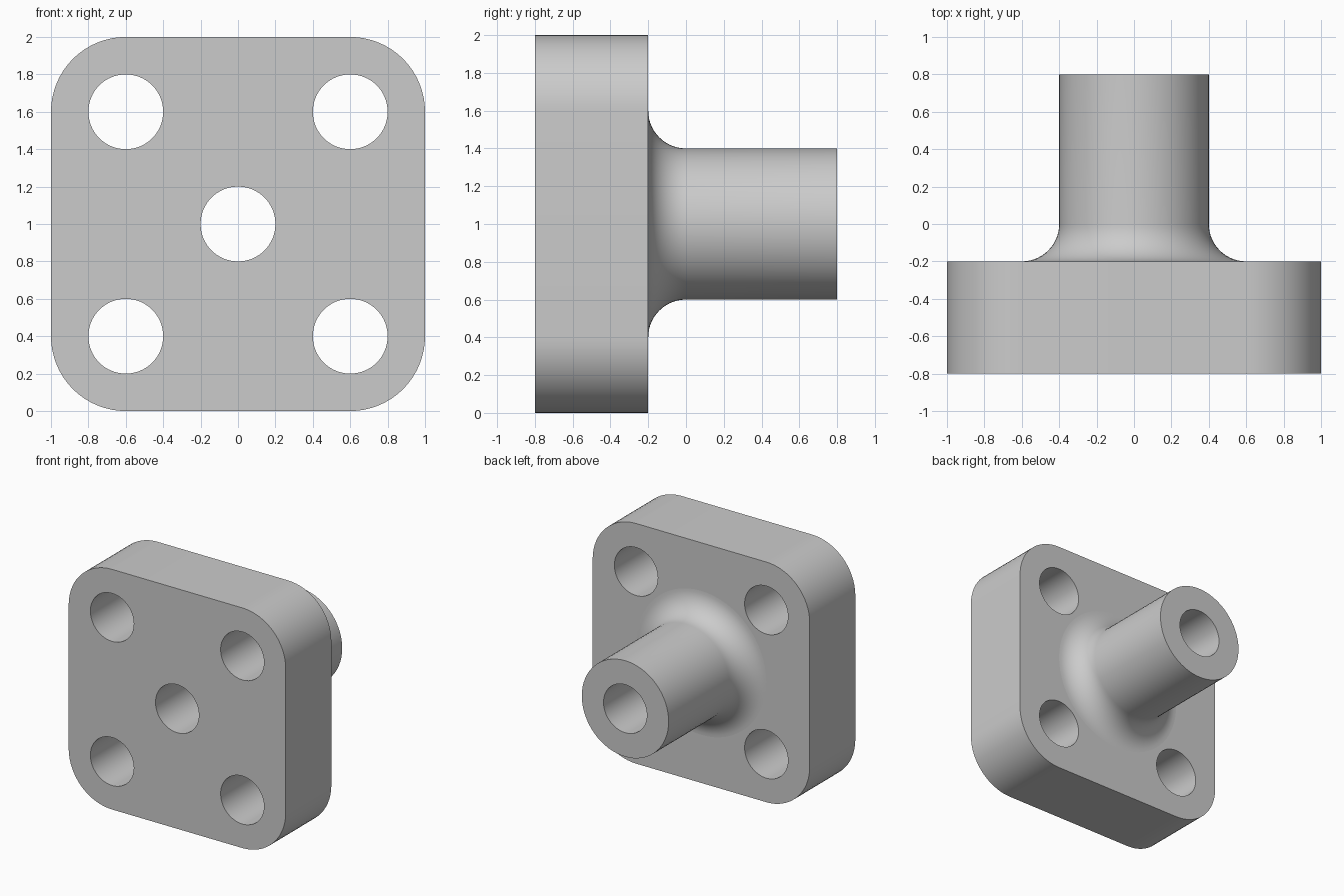
import bpy, bmesh
from math import sin, cos, pi

if "Cube" in bpy.data.objects:
    bpy.data.objects.remove(bpy.data.objects["Cube"])

FRONT, BACK, END = -0.8, -0.2, 0.8
MID = 1.0          # height of the bore axis
SEG = 64           # sides of every circle

bm = bmesh.new()


def ring(points, y):
    """Closed loop of edges in the plane at depth y."""
    verts = [bm.verts.new((x, y, z + MID)) for x, z in points]
    edges = [bm.edges.new((verts[i - 1], verts[i])) for i in range(len(verts))]
    return verts, edges


def circle(r, cx=0, cz=0):
    return [(cx + r * cos(2 * pi * i / SEG), cz + r * sin(2 * pi * i / SEG))
            for i in range(SEG)]


def rounded_square(half, r, steps=16):
    pts = []
    for k, (sx, sz) in enumerate([(1, 1), (-1, 1), (-1, -1), (1, -1)]):
        for i in range(steps + 1):
            a = (k + i / steps) * pi / 2
            pts.append((sx * (half - r) + r * cos(a), sz * (half - r) + r * sin(a)))
    return pts


def wall(a, b, smooth=True):
    """Band of quads between two loops."""
    for i in range(len(a[0])):
        f = bm.faces.new((a[0][i - 1], a[0][i], b[0][i], b[0][i - 1]))
        f.smooth = smooth


def cap(loops):
    """Flat face with holes."""
    edges = [e for loop in loops for e in loop[1]]
    bmesh.ops.triangle_fill(bm, edges=edges, use_beauty=True, use_dissolve=False)


# Plate outline and its four bolt holes
outlines = [rounded_square(1, 0.4)]
outlines += [circle(0.2, x, z) for x in (-0.6, 0.6) for z in (-0.6, 0.6)]
front = [ring(p, FRONT) for p in outlines]
back = [ring(p, BACK) for p in outlines]
for a, b in zip(front, back):
    wall(a, b)

# Boss: concave fillet out of the plate, then a straight tube
FILLET, STEPS = 0.2, 14
boss = []
for i in range(STEPS + 1):
    a = pi / 2 * i / STEPS
    boss.append(ring(circle(0.6 - FILLET * sin(a)), BACK + FILLET * (1 - cos(a))))
boss.append(ring(circle(0.4), END))
for a, b in zip(boss, boss[1:]):
    wall(a, b)

# Through bore and the tube's end face
bore_front, bore_end = ring(circle(0.2), FRONT), ring(circle(0.2), END)
wall(bore_front, bore_end)
wall(boss[-1], bore_end, smooth=False)

# Plate faces
cap(front + [bore_front])
cap(back + [boss[0]])

bmesh.ops.recalc_face_normals(bm, faces=bm.faces)
mesh = bpy.data.meshes.new("flange_with_boss")
bm.to_mesh(mesh)
bm.free()

# Single grey material
grey = bpy.data.materials.new("plain grey")
grey.use_nodes = True
colour = (0.6, 0.6, 0.6, 1)
grey.diffuse_color = colour
grey.node_tree.nodes["Principled BSDF"].inputs["Base Color"].default_value = colour
mesh.materials.append(grey)

flange = bpy.data.objects.new("flange_with_boss", mesh)
bpy.context.collection.objects.link(flange)
